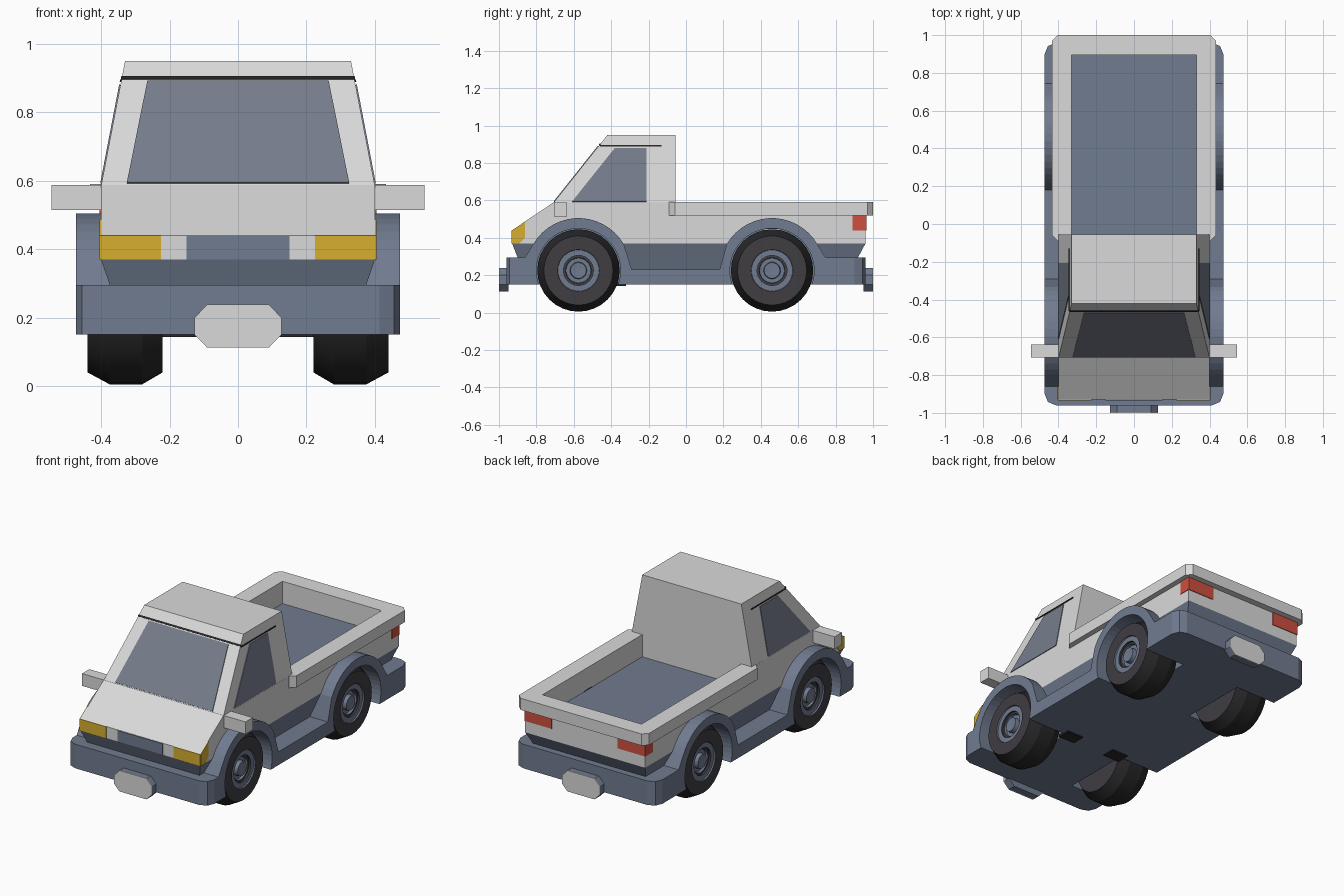
import bpy, bmesh
from math import radians, sin, cos, pi
from mathutils import Vector, Matrix

if "Cube" in bpy.data.objects:
    bpy.data.objects.remove(bpy.data.objects["Cube"])


def material(name, rgb):
    m = bpy.data.materials.new(name)
    m.use_nodes = True
    m.diffuse_color = (*rgb, 1)
    node = next(n for n in m.node_tree.nodes if n.type == 'BSDF_PRINCIPLED')
    node.inputs["Base Color"].default_value = (*rgb, 1)
    return m


WHITE = material("white paint", (.70, .70, .70))
BLUE = material("blue grey plastic", (.165, .20, .28))
GLASS = material("window glass", (.18, .205, .26))
RUBBER = material("tyre rubber", (.05, .047, .053))
BLACK = material("black tread", (.02, .02, .022))
AMBER = material("amber lamp", (.68, .43, .03))
RED = material("red lamp", (.62, .08, .05))


def finish(name, bm, *mats):
    bmesh.ops.recalc_face_normals(bm, faces=bm.faces)
    mesh = bpy.data.meshes.new(name)
    bm.to_mesh(mesh)
    bm.free()
    for m in mats:
        mesh.materials.append(m)
    ob = bpy.data.objects.new(name, mesh)
    bpy.context.collection.objects.link(ob)
    return ob


def solid(name, pts, vec, mat, bevel=0, pick=None, segments=1):
    """Extrude a polygon along vec, optionally bevelling picked vertical edges."""
    bm = bmesh.new()
    face = bm.faces.new([bm.verts.new(p) for p in pts])
    ext = bmesh.ops.extrude_face_region(bm, geom=[face], use_keep_orig=True)
    verts = [g for g in ext['geom'] if isinstance(g, bmesh.types.BMVert)]
    bmesh.ops.translate(bm, verts=verts, vec=vec)
    if bevel:
        edges = [e for e in bm.edges
                 if (e.verts[0].co - e.verts[1].co).xy.length < 1e-5
                 and all(pick(v.co) for v in e.verts)]
        bmesh.ops.bevel(bm, geom=edges, offset=bevel, segments=segments,
                        profile=.5, affect='EDGES')
    return finish(name, bm, mat)


def side_prism(name, yz, half, mat, **kw):
    return solid(name, [(-half, y, z) for y, z in yz], (2 * half, 0, 0), mat, **kw)


def box(name, x0, x1, y0, y1, z0, z1, mat, **kw):
    pts = [(x0, y0, z0), (x1, y0, z0), (x1, y1, z0), (x0, y1, z0)]
    return solid(name, pts, (0, 0, z1 - z0), mat, **kw)


def loft(name, low, high, mat):
    """Tapered block between two rectangles (half width, y0, y1, z)."""
    bm = bmesh.new()
    for w, y0, y1, z in (low, high):
        for x, y in ((-w, y0), (w, y0), (w, y1), (-w, y1)):
            bm.verts.new((x, y, z))
    bmesh.ops.convex_hull(bm, input=bm.verts)
    bmesh.ops.dissolve_limit(bm, angle_limit=.01, verts=bm.verts, edges=bm.edges)
    return finish(name, bm, mat)


def panel(name, pts, mat, t=.008):
    """Thin plate centred on a surface."""
    p = [Vector(q) for q in pts]
    n = (p[1] - p[0]).cross(p[2] - p[0]).normalized() * t
    return solid(name, [q - n / 2 for q in p], n, mat)


def cut(ob, cutters):
    bpy.context.view_layer.objects.active = ob
    for c in cutters:
        mod = ob.modifiers.new("cut", 'BOOLEAN')
        mod.operation, mod.solver, mod.object = 'DIFFERENCE', 'EXACT', c
        bpy.ops.object.modifier_apply(modifier=mod.name)


AXLES = (-.575, .46)
HUB_Z = .225


def make_cutters(radius, grow):
    out = []
    for y in AXLES:
        for s in (-1, 1):
            bm = bmesh.new()
            bmesh.ops.create_cone(
                bm, cap_ends=True, segments=48, radius1=radius, radius2=radius, depth=.3,
                matrix=Matrix.Translation((s * .35, y, HUB_Z)) @ Matrix.Rotation(pi / 2, 4, 'Y'))
            out.append(finish("well_cutter", bm))
    out.append(box("bed_cutter", -.33 - grow, .33 + grow, -.055 - grow, .895 + grow,
                   .45 - grow, .8, WHITE))
    for c in out:
        c.hide_render = True
    return out


tight, loose = make_cutters(.225, .006), make_cutters(.235, 0)

# Chassis with bumpers, sills and wheel arches
outline = [(-.96, .15), (-.96, .295), (-.86, .295)]
for axle in AXLES:
    outline += [(axle + .28 * cos(radians(a)), HUB_Z + .28 * sin(radians(a)))
                for a in range(150, 29, -8)]
    outline += [(-.29, .23), (.18, .23)] if axle < 0 else [(.745, .295)]
outline += [(.96, .295), (.96, .15)]
chassis = side_prism("chassis", outline, .473, BLUE, bevel=.06, segments=2,
                     pick=lambda c: abs(c.y) > .955)
cut(chassis, tight)

# Painted body, tapered skirt, bed rim and cab
body = side_prism("body", [(-.93, .37), (-.93, .44), (-.71, .588), (.96, .588), (.96, .37)],
                  .40, WHITE)
skirt = loft("skirt", (.353, -.875, .885, .23), (.40, -.93, .96, .37), BLUE)
rim = box("bed_rim", -.433, .433, -.09, 1, .52, .59, WHITE, bevel=.03, pick=lambda c: True)
cut(body, loose)
cut(skirt, loose[:4])
cut(rim, loose[4:])
box("bed_floor", -.33, .33, -.055, .895, .446, .456, BLUE)
loft("cab", (.40, -.71, -.055, .585), (.33, -.42, -.055, .95), WHITE)

for c in tight + loose:
    bpy.data.objects.remove(c)


# Points lying on the sloped cab surfaces
def on_screen(x, z):
    return (x, -.71 + (z - .585) * .29 / .365, z)


def on_side(s, y, z):
    return (s * (.40 - (z - .585) * .07 / .365), y, z)


panel("windshield", [on_screen(*p) for p in ((-.325, .592), (.325, .592), (.265, .89), (-.265, .89))],
      GLASS)
panel("windshield_trim", [on_screen(*p) for p in ((-.342, .895), (.342, .895), (.341, .903), (-.341, .903))],
      BLACK)
panel("grille", [(-.15, -.93, .37), (.15, -.93, .37), (.15, -.93, .438), (-.15, -.93, .438)], BLUE)

for s, side in ((1, "left"), (-1, "right")):
    panel(side + "_window",
          [on_side(s, *p) for p in ((-.61, .592), (-.21, .592), (-.21, .88), (-.38, .88))], GLASS)
    panel(side + "_window_trim",
          [on_side(s, *p) for p in ((-.46, .888), (-.13, .888), (-.13, .895), (-.46, .895))], BLACK)
    # Lamps wrapping around the corners
    panel(side + "_front_lamp", [(s * x, -.93, z) for x, z in
                                 ((.225, .37), (.402, .37), (.402, .44), (.225, .44))], AMBER)
    panel(side + "_front_lamp_side", [(s * .40, y, z) for y, z in
                                      ((-.93, .37), (-.89, .37), (-.86, .4), (-.86, .487), (-.93, .44))],
          AMBER)
    panel(side + "_tail_lamp", [(s * x, .96, z) for x, z in
                                ((.22, .44), (.402, .44), (.402, .52), (.22, .52))], RED)
    panel(side + "_tail_lamp_side", [(s * .40, y, z) for y, z in
                                     ((.89, .44), (.962, .44), (.962, .52), (.89, .52))], RED)
    # Mirror and underbody block
    box(side + "_mirror", *sorted((s * .39, s * .545)), -.706, -.637, .514, .588, WHITE)
    box(side + "_underbody_block", *sorted((s * .11, s * .22)), -.40, -.32, .143, .16, BLACK)

# Number plates on blocks
octagon = [(-.127, .15), (-.09, .112), (.09, .112), (.127, .15),
           (.127, .2), (.09, .238), (-.09, .238), (-.127, .2)]
for s, end in ((-1, "front"), (1, "rear")):
    solid(end + "_plate_block", [(x, s * .95, z) for x, z in octagon], (0, s * .046, 0), BLUE)
    panel(end + "_plate", [(x, s * .996, z) for x, z in octagon], WHITE)

# Wheels: lathe profile (x, radius), with one material slot for each ring
PROFILE = [(.22, 0), (.22, .185), (.28, .22), (.375, .22), (.44, .185), (.44, .112),
           (.432, .11), (.432, .08), (.42, .08), (.42, .068), (.405, .066), (.405, .045),
           (.43, .042), (.43, .028), (.425, 0)]
SLOTS = [0, 1, 1, 1, 0, 2, 2, 0, 0, 2, 2, 2, 2, 2]


def wheel(name, s, y):
    bm = bmesh.new()
    steps = 32
    rings = [[bm.verts.new((s * x, y + r * cos(2 * pi * i / steps),
                            HUB_Z + r * sin(2 * pi * i / steps))) for i in range(steps)]
             for x, r in PROFILE]
    for a, b, slot in zip(rings, rings[1:], SLOTS):
        for i in range(steps):
            j = (i + 1) % steps
            bm.faces.new((a[i], a[j], b[j], b[i])).material_index = slot
    bmesh.ops.remove_doubles(bm, verts=bm.verts, dist=1e-5)
    ob = finish(name, bm, RUBBER, BLACK, BLUE)
    bpy.ops.object.select_all(action='DESELECT')
    ob.select_set(True)
    bpy.context.view_layer.objects.active = ob
    bpy.ops.object.shade_smooth_by_angle(angle=radians(25))


for y, end in zip(AXLES, ("front", "rear")):
    wheel(end + "_left_wheel", 1, y)
    wheel(end + "_right_wheel", -1, y)
